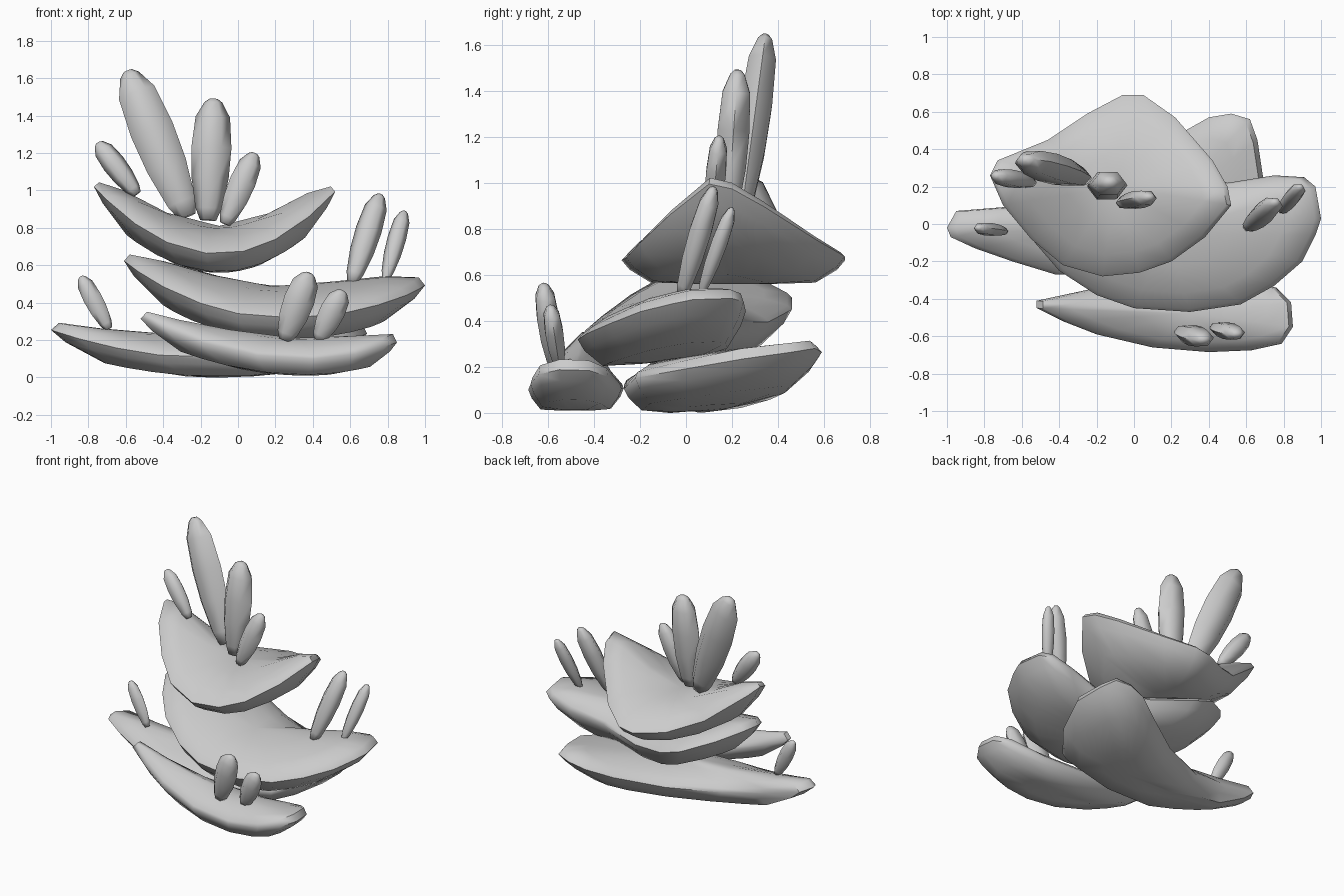
import bpy, bmesh, math
from mathutils import Vector

if "Cube" in bpy.data.objects:
    bpy.data.objects.remove(bpy.data.objects["Cube"])


def finish(name, bm, angle):
    bmesh.ops.recalc_face_normals(bm, faces=bm.faces[:])
    me = bpy.data.meshes.new(name)
    bm.to_mesh(me)
    bm.free()
    ob = bpy.data.objects.new(name, me)
    bpy.context.collection.objects.link(ob)
    bpy.ops.object.select_all(action='DESELECT')
    ob.select_set(True)
    bpy.context.view_layer.objects.active = ob
    bpy.ops.object.shade_smooth_by_angle(angle=math.radians(angle))
    return ob


def skin(bm, rings):
    # bridge closed rings; a ring of one vertex is a pole
    for a, b in zip(rings, rings[1:]):
        n = max(len(a), len(b))
        for i in range(n):
            j = (i + 1) % n
            if len(a) == 1:
                bm.faces.new((a[0], b[i], b[j]))
            elif len(b) == 1:
                bm.faces.new((a[i], a[j], b[0]))
            else:
                bm.faces.new((a[i], a[j], b[j], b[i]))


def plate(name, outline, center, bend, top, drop, lift=.05):
    # slab with sharp sides and blunt lifted ends, bent by a height function
    bm = bmesh.new()
    cx, cy = center
    left, right = min(p[0] for p in outline), max(p[0] for p in outline)
    rings = []
    # scale, height, share of end lift
    for s, h, e in ((0, top, 0), (.42, top * .92, .2), (.76, top * .55, lift), (.96, .018, .035),
                    (1, 0, 0), (.93, -drop * .4, 0), (.74, -drop * .95, 0),
                    (.35, -drop, 0), (0, -drop, 0)):
        if s == .42:
            e = lift * .4
        pts = outline if s else [center]
        ring = []
        for x, y in pts:
            end = ((x - cx) / ((right if x > cx else left) - cx)) ** 2
            px, py = cx + (x - cx) * s, cy + (y - cy) * s
            ring.append(bm.verts.new((px, py, max(0, bend(px, py) + h + e * end))))
        rings.append(ring)
    skin(bm, rings)
    return finish(name, bm, 55)


def spike(name, base, tip, rx, ry):
    # six-sided tapered stalk
    bm = bmesh.new()
    b, t = Vector(base), Vector(tip)
    d = (t - b).normalized()
    u = (Vector((1, 0, 0)) - d * d.x).normalized()
    v = d.cross(u)
    rings = []
    for f, r in ((0, .4), (.1, .66), (.35, .93), (.6, 1), (.85, .86), (.97, .45), (1, .2)):
        c = b.lerp(t, f)
        rings.append([bm.verts.new(c + u * rx * r * math.cos(k * math.pi / 3)
                                   + v * ry * r * math.sin(k * math.pi / 3)) for k in range(6)])
    skin(bm, rings)
    bm.faces.new(rings[0])
    bm.faces.new(rings[-1])
    return finish(name, bm, 75)


# bottom slab, boomerang outline
plate("bottom_plate",
      [(-1, -.02), (-.98, -.07), (-.85, -.13), (-.65, -.2), (-.42, -.27), (.05, -.27),
       (.42, -.22), (.58, -.02), (.69, .25), (.66, .45), (.62, .56), (.52, .59), (.4, .57),
       (.24, .48), (-.05, .31), (-.4, .16), (-.7, .09), (-.95, .07)],
      (.1, .03), lambda x, y: .1 + .19 * (x + .1) ** 2 + .26 * max(y, 0) ** 2, .12, .1, .02)

# small slab at the front
plate("front_plate",
      [(-.52, -.41), (-.52, -.45), (-.38, -.52), (-.2, -.59), (.1, -.66), (.4, -.685),
       (.63, -.675), (.79, -.64), (.85, -.55), (.84, -.42), (.76, -.34), (.5, -.28),
       (.2, -.27), (-.1, -.32), (-.38, -.38)],
      (.3, -.48), lambda x, y: .1 + (.27 if x < .37 else .38) * (x - .37) ** 2, .11, .09, .02)

# middle slab
plate("middle_plate",
      [(1, .03), (.97, .2), (.91, .25), (.75, .26), (.5, .22), (.15, .36), (-.12, .46),
       (-.28, .46), (-.46, .32), (-.58, .18), (-.61, .05), (-.53, -.1), (-.4, -.25),
       (-.2, -.38), (0, -.45), (.3, -.47), (.57, -.43), (.75, -.33), (.9, -.2), (.97, -.06)],
      (.18, -.05), lambda x, y: .36 + (.35 if x < .25 else .23) * (x - .25) ** 2 + .09 * y,
      .13, .13, .035)

# top slab
plate("top_plate",
      [(.52, .1), (.5, .2), (.42, .34), (.22, .57), (.05, .69), (-.06, .69), (-.25, .59),
       (-.46, .45), (-.73, .34), (-.77, .26), (-.7, .1), (-.55, -.08), (-.38, -.22),
       (-.17, -.28), (.03, -.26), (.2, -.2), (.38, -.07)],
      (-.1, .2), lambda x, y: .66 + (.8 if x < -.1 else .87) * (x + .1) ** 2, .15, .1)

# stalks growing from the slabs: base, tip, half widths
stalks = [
    ("top_stalk_tall", (-.27, .24, .86), (-.59, .345, 1.64), .118, .08),
    ("top_stalk_middle", (-.16, .18, .84), (-.13, .225, 1.49), .107, .08),
    ("top_stalk_left", (-.54, .22, .98), (-.75, .26, 1.255), .062, .05),
    ("top_stalk_right", (-.07, .11, .82), (.09, .145, 1.2), .07, .05),
    ("middle_stalk_inner", (.61, -.02, .51), (.76, .12, .98), .07, .055),
    ("middle_stalk_outer", (.79, .07, .53), (.89, .2, .89), .05, .04),
    ("front_stalk_left", (.25, -.57, .2), (.38, -.62, .56), .082, .055),
    ("front_stalk_right", (.43, -.55, .2), (.56, -.59, .465), .068, .045),
    ("bottom_stalk", (-.69, -.04, .26), (-.84, -.02, .54), .05, .037),
]
for s in stalks:
    spike(*s)
